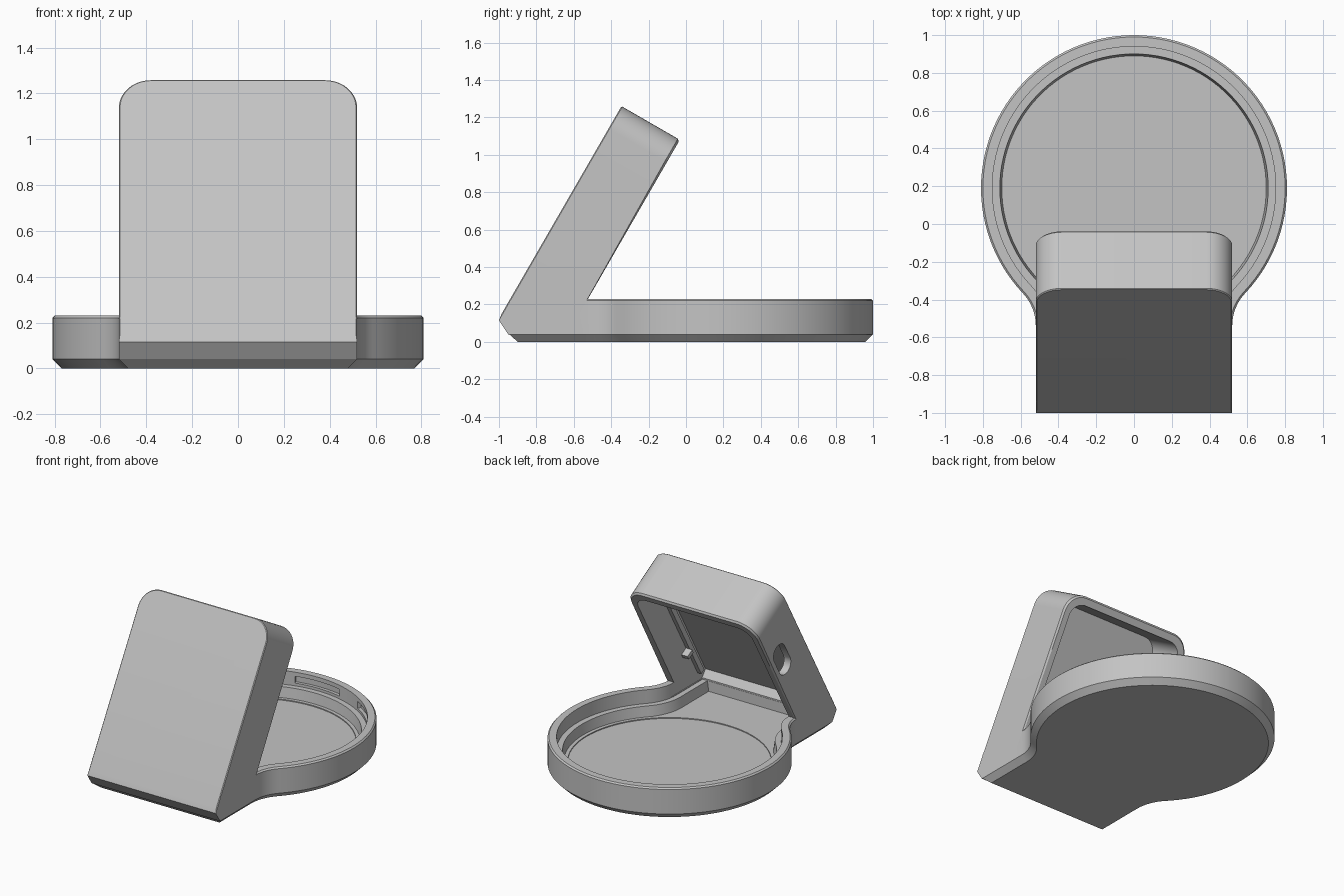
import bpy, bmesh, math
from mathutils import Vector

if "Cube" in bpy.data.objects:
    bpy.data.objects.remove(bpy.data.objects["Cube"])

CY = 0.19                      # centre of the round tray
SLOPE = Vector((0, 0.5, math.sqrt(0.75)))     # direction up the leaning panel
NORMAL = Vector((0, -math.sqrt(0.75), 0.5))   # outward from the panel front

mat = bpy.data.materials.new("grey plastic")
mat.diffuse_color = (0.55, 0.55, 0.55, 1)
mat.use_nodes = True
mat.node_tree.nodes["Principled BSDF"].inputs["Base Color"].default_value = mat.diffuse_color


def finish(name, bm):
    bmesh.ops.recalc_face_normals(bm, faces=bm.faces)
    me = bpy.data.meshes.new(name)
    bm.to_mesh(me)
    bm.free()
    me.materials.append(mat)
    ob = bpy.data.objects.new(name, me)
    bpy.context.collection.objects.link(ob)
    return ob


def loft(name, rings):
    """Skin equal-length closed rings and cap both ends."""
    bm = bmesh.new()
    vs = [[bm.verts.new(p) for p in r] for r in rings]
    n = len(vs[0])
    for a, b in zip(vs, vs[1:]):
        for i in range(n):
            j = (i + 1) % n
            bm.faces.new((a[i], a[j], b[j], b[i]))
    bm.faces.new(vs[0][::-1])
    bm.faces.new(vs[-1])
    return finish(name, bm)


def prism(name, prof, x0, x1):
    """Extrude a side profile of (y, z) points along x."""
    return loft(name, [[(x, y, z) for y, z in prof] for x in (x0, x1)])


def keyhole(d, yf, z):
    """Round tray outline blended into a straight neck, inset by d."""
    w, R, r, cx = 0.52 - d, 0.81 - d, 0.25 + d, 0.77
    dy = math.sqrt(1.06 ** 2 - cx ** 2)
    t = math.atan2(dy, cx)
    half = [(w, yf)]
    for i in range(9):
        a = math.pi - t * i / 8
        half.append((cx + r * math.cos(a), CY - dy + r * math.sin(a)))
    for i in range(1, 40):
        a = -t + (math.pi / 2 + t) * i / 40
        half.append((R * math.cos(a), CY + R * math.sin(a)))
    pts = half + [(0, CY + R)] + [(-x, y) for x, y in reversed(half)]
    return [(x, y, z) for x, y in pts]


def disc(r, z, n=96):
    return [(r * math.cos(2 * math.pi * i / n), CY + r * math.sin(2 * math.pi * i / n), z)
            for i in range(n)]


def round_edges(ob, pick, width, seg):
    bm = bmesh.new()
    bm.from_mesh(ob.data)
    bmesh.ops.bevel(bm, geom=[e for e in bm.edges if pick(e)], offset=width,
                    segments=seg, profile=0.5, affect='EDGES', clamp_overlap=True)
    bm.to_mesh(ob.data)
    bm.free()


def top_corner(e):
    d = (e.verts[0].co - e.verts[1].co).normalized()
    m = (e.verts[0].co + e.verts[1].co) / 2
    return abs(d.dot(NORMAL)) > 0.98 and m.z > 0.9


def boolean(ob, other, op):
    bpy.context.view_layer.objects.active = ob
    m = ob.modifiers.new(op.lower(), 'BOOLEAN')
    m.operation, m.solver, m.object = op, 'EXACT', other
    bpy.ops.object.modifier_apply(modifier=m.name)
    bpy.data.objects.remove(other)


# Tray base with chamfered underside
stand = loft("charging_stand", [keyhole(0.04, -0.90, 0), keyhole(0, -0.945, 0.04),
                                keyhole(0, -0.945, 0.22), keyhole(0.01, -0.935, 0.23)])

# Leaning housing: rounded top corners and softened front border
housing = prism("housing", [(-0.95, 0.04), (-1.0, 0.115), (-0.986, 0.15), (-0.345, 1.26),
                            (-0.033, 1.08), (-0.60, 0.098), (-0.60, 0.04)], -0.52, 0.52)
round_edges(housing, top_corner, 0.14, 10)


def front_border(e):
    on_front = [f for f in e.link_faces if f.normal.dot(NORMAL) > 0.99]
    return len(on_front) == 1 and (e.verts[0].co + e.verts[1].co).z > 0.32


round_edges(housing, front_border, 0.018, 1)


def rear_border(e):
    on_rear = [f for f in e.link_faces if f.normal.dot(NORMAL) < -0.99]
    return len(on_rear) == 1 and (e.verts[0].co + e.verts[1].co).z > 0.4


round_edges(housing, rear_border, 0.012, 1)
boolean(stand, housing, 'UNION')

# Tray hollow: wide upper step, narrower well, shallow floor disc
for rings in ([keyhole(0.06, -0.85, 0.13), keyhole(0.06, -0.85, 0.24)],
              [keyhole(0.11, -0.848, 0.055), keyhole(0.098, -0.848, 0.14)],
              [disc(0.675, 0.048), disc(0.675, 0.07)]):
    boolean(stand, loft("cutter", rings), 'DIFFERENCE')

# Housing hollow, open at the rear
hollow = prism("cutter", [(-0.846, 0.135), (-0.89, 0.19), (-0.323, 1.178),
                          (0.023, 0.978), (-0.40, 0.245), (-0.40, 0.135)], -0.465, 0.465)
round_edges(hollow, top_corner, 0.10, 10)
boolean(stand, hollow, 'DIFFERENCE')

# Cable slot through one side wall
c, pts = Vector((0, -0.37, 0.72)), []
for i in range(24):
    a = 2 * math.pi * (i + 0.5) / 24
    side = 0.06 if math.sin(a) > 0 else -0.06
    p = c + SLOPE * (side + 0.07 * math.sin(a)) + NORMAL * (0.07 * math.cos(a))
    pts.append((p.y, p.z))
boolean(stand, prism("cutter", pts, -0.7, -0.3), 'DIFFERENCE')

# Shallow clip recesses in the tray wall
for mid, half in ((90, 14), (45, 14), (225, 8)):
    rings = []
    for z in (0.15, 0.20):
        arc = [math.radians(mid - half + half * i / 4) for i in range(9)]
        ring = [(r * math.cos(a), CY + r * math.sin(a), z)
                for r, seq in ((0.773, arc), (0.72, arc[::-1])) for a in seq]
        rings.append(ring)
    boolean(stand, loft("cutter", rings), 'DIFFERENCE')

# Inner guide rails with a small stop tab, one pair mirrored
parts = [stand]
for s in (1, -1):
    for label, t0, t1, d0, d1, depth in (("guide_rail", 0.08, 1.05, 0.10, 0.14, 0.03),
                                         ("stop_tab", 0.32, 0.35, 0.14, 0.20, 0.05)):
        if s < 0 and label == "stop_tab":
            continue
        o = Vector((0, -0.96, 0.195))
        quad = [o + SLOPE * t - NORMAL * d
                for t, d in ((t0, d0), (t1, d0), (t1, d1), (t0, d1))]
        x0, x1 = sorted((s * 0.475, s * (0.465 - depth)))
        parts.append(prism(label, [(p.y, p.z) for p in quad], x0, x1))

# Smooth curved walls, keep edges crisp
bpy.ops.object.select_all(action='DESELECT')
for ob in parts:
    ob.select_set(True)
bpy.context.view_layer.objects.active = stand
bpy.ops.object.shade_smooth_by_angle(angle=math.radians(25))
